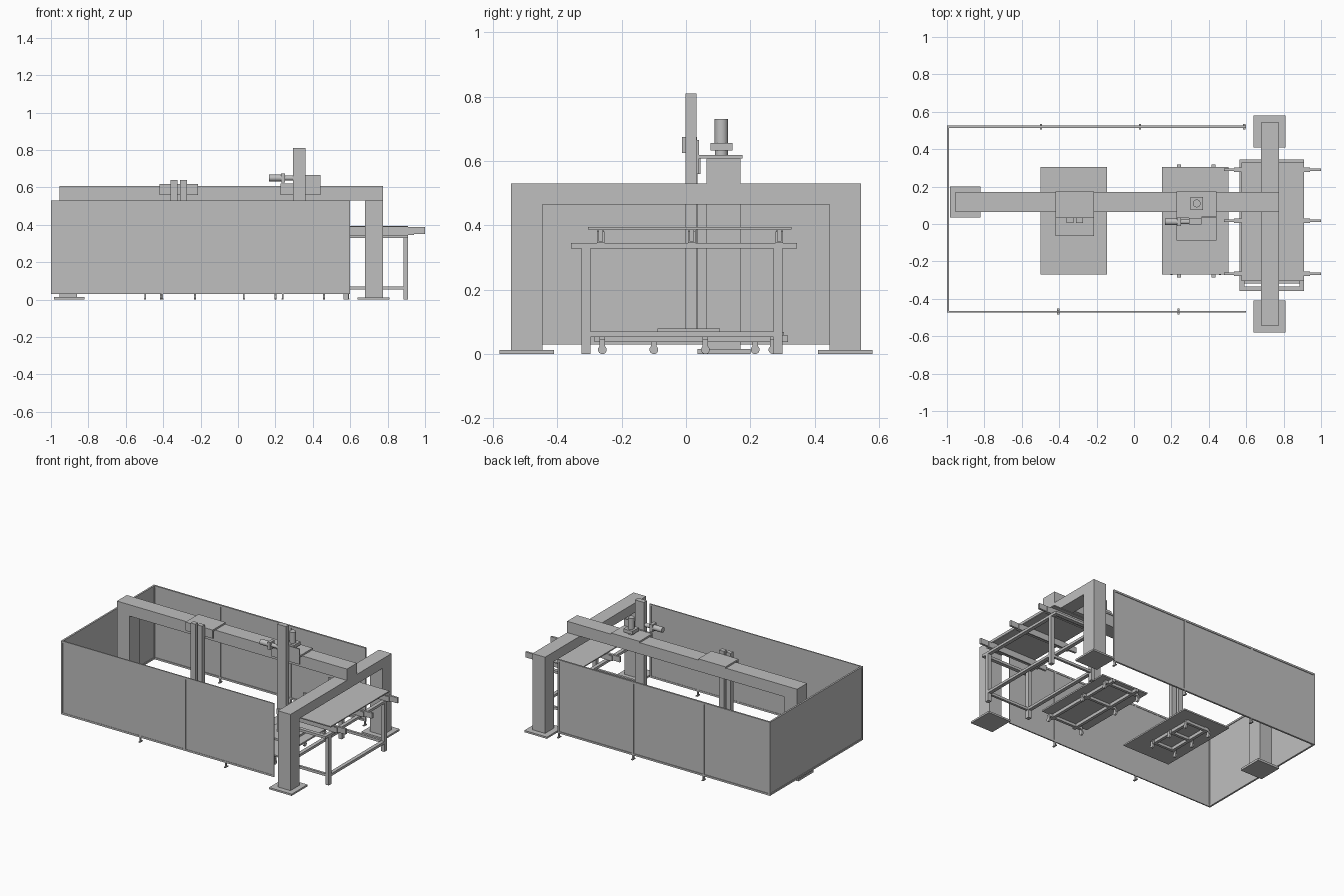
import bpy, math

cube = bpy.data.objects.get("Cube")
if cube:
    bpy.data.objects.remove(cube, do_unlink=True)

grey = bpy.data.materials.new("machine grey")
grey.use_nodes = True
grey.diffuse_color = (0.52, 0.52, 0.52, 1)
grey.node_tree.nodes["Principled BSDF"].inputs["Base Color"].default_value = grey.diffuse_color


def box(name, x, y, z):
    """Box from (min, max) pairs on each axis."""
    mesh = bpy.data.meshes.new(name)
    verts = [(a, b, c) for a in x for b in y for c in z]
    faces = [(0, 1, 3, 2), (4, 6, 7, 5), (0, 4, 5, 1),
             (2, 3, 7, 6), (0, 2, 6, 4), (1, 5, 7, 3)]
    mesh.from_pydata(verts, [], faces)
    mesh.materials.append(grey)
    obj = bpy.data.objects.new(name, mesh)
    bpy.context.collection.objects.link(obj)
    return obj


def around(c, half):
    return (c - half, c + half)


def cyl(name, loc, radius, depth, axis="z"):
    rot = {"x": (0, math.pi / 2, 0), "z": (0, 0, 0)}[axis]
    bpy.ops.mesh.primitive_cylinder_add(vertices=24, radius=radius, depth=depth,
                                        location=loc, rotation=rot)
    obj = bpy.context.object
    obj.name = name
    obj.data.materials.append(grey)
    bpy.ops.object.shade_smooth_by_angle()


# Safety fence: thin sheets inside tube frames, with feet under the posts
LOW, HIGH, TUBE = 0.03, 0.53, 0.012
for side, y, tube, bars, feet in (
        ("front", -0.468, 0.008, (-0.405, -0.07, 0.238), (-0.405, 0.238)),
        ("back", 0.52, TUBE, (-0.497, 0.032), (-0.497, 0.032, 0.59))):
    ys = around(y, tube / 2)
    box(side + "_fence_sheet", (-0.995, 0.595), around(y, 0.0015), (LOW, HIGH))
    for z in (LOW, HIGH - TUBE):
        box(side + "_fence_rail", (-1, 0.6), ys, (z, z + TUBE))
    for x in (-0.994, *bars, 0.594):
        box(side + "_fence_post", around(x, 0.006), ys, (LOW, HIGH))
    for x in feet:
        box(side + "_fence_foot", around(x, 0.006), around(y, 0.015), (0, 0.006))
        box(side + "_fence_foot_stem", around(x, 0.004), around(y, 0.006), (0, LOW))

box("end_fence_sheet", around(-0.994, 0.0015), (-0.465, 0.52), (LOW, HIGH))
for z in (LOW, HIGH - TUBE):
    box("end_fence_rail", (-1, -0.988), (-0.472, 0.526), (z, z + TUBE))

# Portal frame across the loading end
box("portal_beam", (0.68, 0.775), (-0.543, 0.543), (0.465, 0.53))
for s in (-1, 1):
    box("portal_leg", (0.68, 0.775), sorted((s * 0.445, s * 0.543)), (0.01, 0.465))
    box("portal_foot", (0.64, 0.81), sorted((s * 0.41, s * 0.58)), (0, 0.012))

# Long gantry beam and its single leg
box("gantry_beam", (-0.955, 0.775), (0.063, 0.17), (0.53, 0.607))
box("gantry_leg", (-0.955, -0.86), (0.063, 0.17), (0.015, 0.53))
box("gantry_foot", (-0.985, -0.82), (0.035, 0.2), (0, 0.015))

# First carriage with two slim vertical slides and a gripper plate
box("carriage_a_top", (-0.42, -0.215), (0.035, 0.175), (0.607, 0.618))
box("carriage_a_face", (-0.42, -0.215), (0.035, 0.045), (0.56, 0.618))
for x in (-0.342, -0.292):
    box("carriage_a_slide", around(x, 0.018), (0.005, 0.035), (0.08, 0.64))
box("gripper_plate_a", (-0.42, -0.215), (-0.065, 0.1), (0.068, 0.08))

# Second carriage with a tall column and a gripper plate
box("carriage_b_top", (0.228, 0.44), (0.035, 0.175), (0.607, 0.618))
box("carriage_b_face", (0.36, 0.44), (0.032, 0.04), (0.56, 0.665))
box("carriage_b_back_plate", (0.228, 0.36), (0.032, 0.04), (0.56, 0.62))
box("carriage_b_column", (0.295, 0.362), (-0.002, 0.032), (0.08, 0.81))
box("gripper_plate_b", (0.228, 0.44), (-0.088, 0.105), (0.068, 0.08))

# Upright drive motor
cyl("drive_motor_neck", (0.335, 0.11, 0.624), 0.02, 0.02)
box("drive_motor_gearbox", around(0.335, 0.034), around(0.11, 0.034), (0.632, 0.655))
cyl("drive_motor_body", (0.335, 0.11, 0.692), 0.021, 0.076)

# Sideways lift motor
cyl("lift_motor_body", (0.198, 0.012, 0.65), 0.018, 0.066, "x")
box("lift_motor_flange", (0.23, 0.25), (-0.012, 0.034), (0.625, 0.675))
cyl("lift_motor_shaft", (0.273, 0.012, 0.65), 0.013, 0.05, "x")


def trolley(name, xs, rail_x, rail_y, wheel_x, wheel_y):
    """Flat plate on a ladder frame with castors."""
    box(name + "_plate", xs, (-0.27, 0.305), (0.058, 0.068))
    for x in rail_x:
        box(name + "_rail", around(x, 0.01), rail_y, (0.037, 0.058))
    for y in wheel_y:
        box(name + "_rung", wheel_x, around(y, 0.009), (0.037, 0.055))
        for x in wheel_x:
            box(name + "_castor_stem", around(x, 0.006), around(y, 0.009), (0.02, 0.045))
            cyl(name + "_castor", (x, y, 0.0135), 0.0135, 0.012, "x")


trolley("trolley_a", (-0.5, -0.145), (-0.39, -0.25), (-0.11, 0.225),
        (-0.41, -0.23), (-0.1, 0.06, 0.215))
trolley("trolley_b", (0.15, 0.505), (0.24, 0.425), (-0.285, 0.317),
        (0.2, 0.46), (-0.26, 0.06, 0.27))

# Loading table: open top frame, legs and low stretchers
for x in ((0.565, 0.59), (0.885, 0.91)):
    box("table_end_rail", x, (-0.358, 0.345), (0.328, 0.345))
    box("table_low_rail", x, (-0.3, 0.275), (0.053, 0.07))
    for y in ((-0.325, -0.297), (0.272, 0.3)):
        box("table_leg", x, y, (0, 0.33))
for y in ((-0.358, -0.333), (0.32, 0.345)):
    box("table_side_rail", (0.565, 0.91), y, (0.328, 0.345))
for y in (-0.311, 0.286):
    box("table_low_side_rail", (0.58, 0.9), around(y, 0.008), (0.053, 0.07))

# Three support arms made of paired side plates, and the sheet they carry
for y in (-0.265, 0.018, 0.29):
    for s in (-1, 1):
        box("support_arm_plate", (0.56, 0.915), around(y + s * 0.009, 0.002), (0.345, 0.387))
    box("support_arm_bar", (0.48, 1.0), around(y, 0.007), (0.35, 0.387))
    for x in (0.55, 0.925):
        box("support_arm_block", around(x, 0.015), around(y, 0.012), (0.345, 0.38))
box("sheet_blank", (0.575, 0.91), (-0.305, 0.328), (0.387, 0.394))
